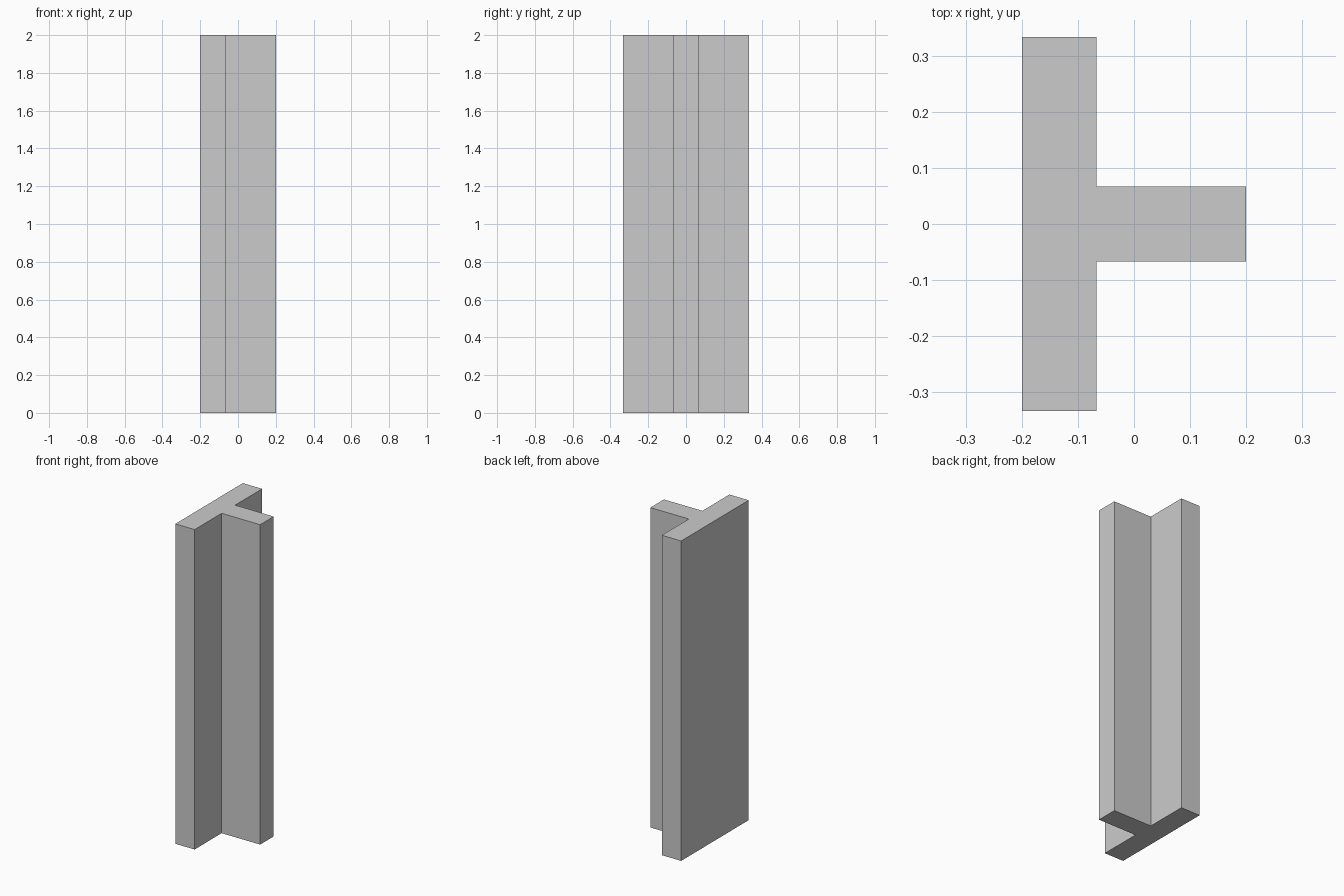
import bpy
import bmesh

if "Cube" in bpy.data.objects:
    bpy.data.objects.remove(bpy.data.objects["Cube"])

HEIGHT = 2.0
T = HEIGHT / 15        # plate thickness
X = 0.2                # half depth
W = 2.5 * T            # half width of the flange

# T-shaped cross-section, counter-clockwise
half = [(X, T / 2), (-X + T, T / 2), (-X + T, W), (-X, W)]
profile = half + [(x, -y) for x, y in reversed(half)]

# Extrude the section upwards
bm = bmesh.new()
base = bm.faces.new([bm.verts.new((x, y, 0)) for x, y in profile])
top = bmesh.ops.extrude_face_region(bm, geom=[base], use_keep_orig=True)["geom"]
bmesh.ops.translate(bm, vec=(0, 0, HEIGHT),
                    verts=[v for v in top if isinstance(v, bmesh.types.BMVert)])
bmesh.ops.recalc_face_normals(bm, faces=bm.faces)

mesh = bpy.data.meshes.new("t_beam")
bm.to_mesh(mesh)
bm.free()
bpy.context.collection.objects.link(bpy.data.objects.new("t_beam", mesh))
